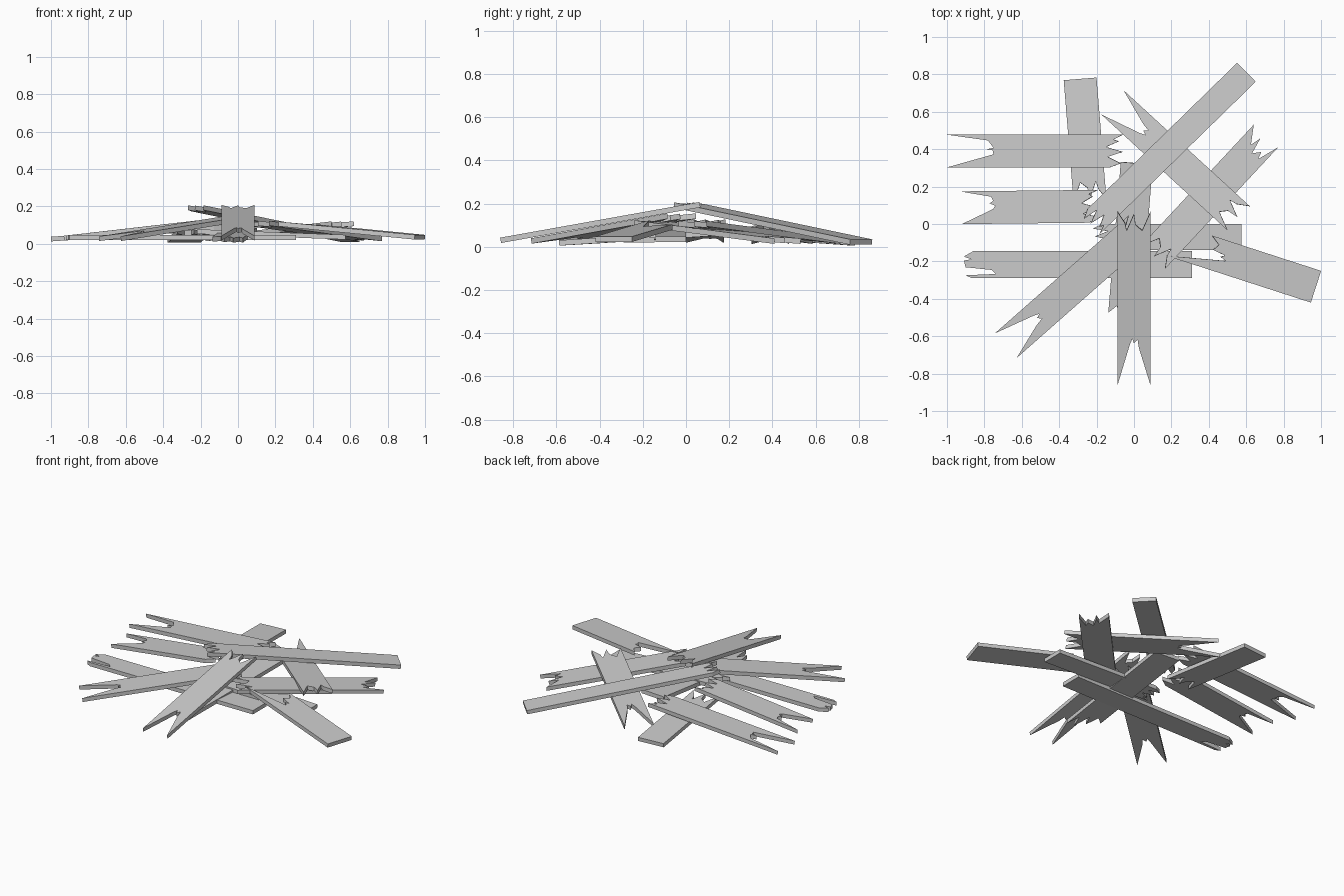
import bpy, bmesh
from mathutils import Vector

if "Cube" in bpy.data.objects:
    bpy.data.objects.remove(bpy.data.objects["Cube"])

THICK = 0.025

# Broken-end profiles: (across -1..1, inset from the tip)
FLAT = [(-1, 0), (1, 0)]
FORK = [(-1, 0), (-.3, .20), (-.22, .245), (0, .225), (.1, .25), (.25, .22), (1, 0)]
JAG = [(-1, .05), (-.65, 0), (-.45, .08), (-.05, .01), (.2, .09), (.6, .03), (.75, .05), (1, 0)]
TEETH = [(-1, 0), (-.5, .10), (-.1, .07), (0, .01), (.45, .10), (.55, .06), (1, 0)]


def flip(profile):
    return [(-v, d) for v, d in reversed(profile)]


def plank(name, p0, p1, width, start, end):
    """Splintered board from p0 to p1; the board's width stays level."""
    p0, p1 = Vector(p0), Vector(p1)
    length = (p1 - p0).length
    u = (p1 - p0).normalized()
    v = Vector((0, 0, 1)).cross(u).normalized()
    n = u.cross(v)
    h = width / 2
    outline = [(length - d, a * h) for a, d in end]
    outline += [(d, a * h) for a, d in reversed(start)]
    bm = bmesh.new()
    low = [bm.verts.new(p0 + u * s + v * t - n * THICK / 2) for s, t in outline]
    top = [bm.verts.new(p0 + u * s + v * t + n * THICK / 2) for s, t in outline]
    bm.faces.new(top)
    bm.faces.new(low[::-1])
    for i in range(len(low)):
        j = (i + 1) % len(low)
        bm.faces.new((low[i], low[j], top[j], top[i]))
    bmesh.ops.recalc_face_normals(bm, faces=bm.faces)
    me = bpy.data.meshes.new(name)
    bm.to_mesh(me)
    bm.free()
    ob = bpy.data.objects.new(name, me)
    bpy.context.collection.objects.link(ob)


# Top boards, leaning on the pile
plank("top_long_plank", (.60, .81, .022), (-.235, -.005, .193), .142, FLAT, JAG)
plank("front_plank", (0, -.858, .03), (0, .065, .195), .175, FORK, TEETH)

# Boards on the left
plank("left_back_plank", (-1, .39, .025), (-.06, .39, .088), .175,
      [(-1, 0), (-.2, .25), (.05, .245), (.1, .21), (.2, .25), (.65, .22), (1, 0)],
      [(-1, .07), (-.75, .01), (-.35, .08), (-.05, 0), (.25, .09), (.6, .02), (.7, .05), (1, 0)])
plank("left_middle_plank", (-.93, .087, .03), (-.19, .095, .115), .175,
      [(-1, .01), (-.1, .18), (.1, .19), (.25, .16), (.4, .18), (.65, .17), (1, 0)], JAG)
plank("left_ground_plank", (-.91, -.217, .033), (.31, -.217, .033), .143,
      [(-1, .04), (-.8, .01), (-.7, .17), (-.4, .15), (-.2, .01), (.3, 0), (.4, .04), (.6, 0), (1, .05)],
      FLAT)
plank("front_left_plank", (-.685, -.65, .027), (.03, -.02, .142), .176, FORK, TEETH)

# Boards on the right
plank("right_plank", (.972, -.335, .035), (.20, -.085, .11), .178, FLAT,
      [(-1, .10 + .08), (-.55, .25), (-.4, .22), (-.2, .31), (.1, .33), (.3, .25), (1, 0)][::-1] and
      [(-1, .20), (-.6, .25), (-.2, .23), (-.1, .30), (.05, .28), (.2, .31), (1, 0)])
plank("right_back_plank", (.705, .47, .026), (.10, -.18, .11), .178,
      [(-1, 0), (-.3, .09), (-.15, .03), (.1, .12), (.45, .08), (.6, .12), (1, 0)], TEETH)
plank("right_ground_plank", (.575, -.07, .035), (-.22, -.07, .065), .14, FLAT, JAG)
plank("back_cross_plank", (-.115, .65, .026), (.56, .03, .107), .176, flip(FORK), TEETH)

# Boards underneath
plank("back_plank", (-.288, .775, .018), (-.235, .125, .065), .176, FLAT, TEETH)
plank("under_plank", (.015, .325, .075), (-.06, -.58, .018), .172, FLAT,
      [(-1, .10), (-.5, .14), (-.2, .05), (.1, .12), (.4, 0), (.7, .09), (1, 0)])
